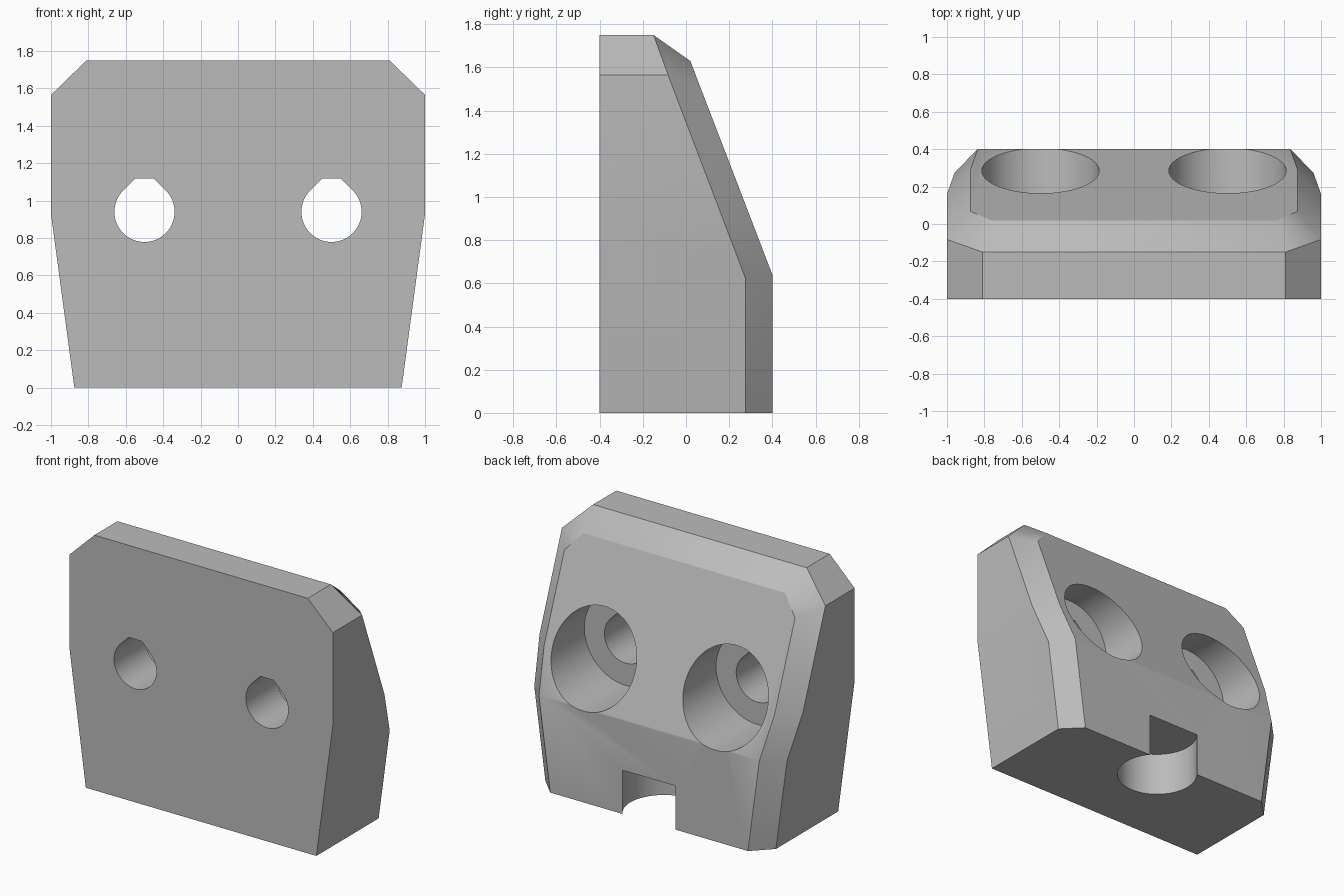
import bpy, bmesh, math
from mathutils import Vector

cube = bpy.data.objects.get("Cube")
if cube:
    bpy.data.objects.remove(cube, do_unlink=True)

grey = bpy.data.materials.new("plain grey")
grey.use_nodes = True
COLOUR = (0.5, 0.5, 0.5, 1)
grey.diffuse_color = COLOUR
grey.node_tree.nodes["Principled BSDF"].inputs["Base Color"].default_value = COLOUR


def make_object(name, bm):
    bmesh.ops.recalc_face_normals(bm, faces=bm.faces[:])
    mesh = bpy.data.meshes.new(name)
    bm.to_mesh(mesh)
    bm.free()
    mesh.materials.append(grey)
    obj = bpy.data.objects.new(name, mesh)
    bpy.context.collection.objects.link(obj)
    return obj


def circle(radius, steps=64):
    return [(radius * math.cos(math.tau * i / steps),
             radius * math.sin(math.tau * i / steps)) for i in range(steps)]


def teardrop(radius, flat, steps=48):
    # Round bore with 45 degree shoulders and a flat roof
    half = radius * math.sqrt(2) - flat
    arc = [math.radians(135 + 270 * i / steps) for i in range(steps + 1)]
    return [(radius * math.cos(a), radius * math.sin(a)) for a in arc] + [(half, flat), (-half, flat)]


def prism(name, points, direction):
    bm = bmesh.new()
    face = bm.faces.new([bm.verts.new(p) for p in points])
    grown = bmesh.ops.extrude_face_region(bm, geom=[face])["geom"]
    verts = [v for v in grown if isinstance(v, bmesh.types.BMVert)]
    bmesh.ops.translate(bm, verts=verts, vec=Vector(direction))
    return make_object(name, bm)


def cut(target, cutter):
    cutter.hide_render = True
    mod = target.modifiers.new("cut", "BOOLEAN")
    mod.operation = "DIFFERENCE"
    mod.solver = "EXACT"
    mod.object = cutter
    bpy.ops.object.select_all(action="DESELECT")
    bpy.context.view_layer.objects.active = target
    target.select_set(True)
    bpy.ops.object.modifier_apply(modifier=mod.name)
    bpy.data.objects.remove(cutter, do_unlink=True)


# Chamfered convex block: front outline, side crease and back outline, mirrored
FRONT = [(0.875, -0.4, 0), (1, -0.4, 0.93), (1, -0.4, 1.565), (0.81, -0.4, 1.75)]
CREASE = [(0.875, 0.275, 0), (0.959, 0.275, 0.625), (1, 0.159, 0.93),
          (1, -0.083, 1.565), (0.81, -0.15, 1.75)]
BACK = [(0.75, 0.4, 0), (0.836, 0.4, 0.64), (0.875, 0.289, 0.93),
        (0.875, 0.068, 1.505), (0.765, 0.02, 1.63)]
bm = bmesh.new()
for x, y, z in FRONT + CREASE + BACK:
    for side in (1, -1):
        bm.verts.new((side * x, y, z))
bmesh.ops.convex_hull(bm, input=bm.verts[:])
bmesh.ops.dissolve_limit(bm, angle_limit=math.radians(1.5), verts=bm.verts[:], edges=bm.edges[:])
block = make_object("clamp_block", bm)

# Bolt holes with wide counterbores opening at the sloped back
BOLT_X, BOLT_Z, FLOOR_Y = 0.5, 0.94, -0.06
for side in (1, -1):
    bore = [(side * BOLT_X + u, FLOOR_Y, BOLT_Z + v) for u, v in circle(0.314)]
    cut(block, prism("counterbore_cutter", bore, (0, 1, 0)))
    hole = [(side * BOLT_X + u, -0.6, BOLT_Z + v) for u, v in teardrop(0.161, 0.178)]
    cut(block, prism("bolt_hole_cutter", hole, (0, 0.8, 0)))

# Round pocket in the underside that breaks through the back
pocket = [(u, 0.235 + v, -0.2) for u, v in circle(0.26)]
cut(block, prism("pocket_cutter", pocket, (0, 0, 0.5)))

bpy.ops.object.shade_smooth_by_angle(angle=math.radians(30))
